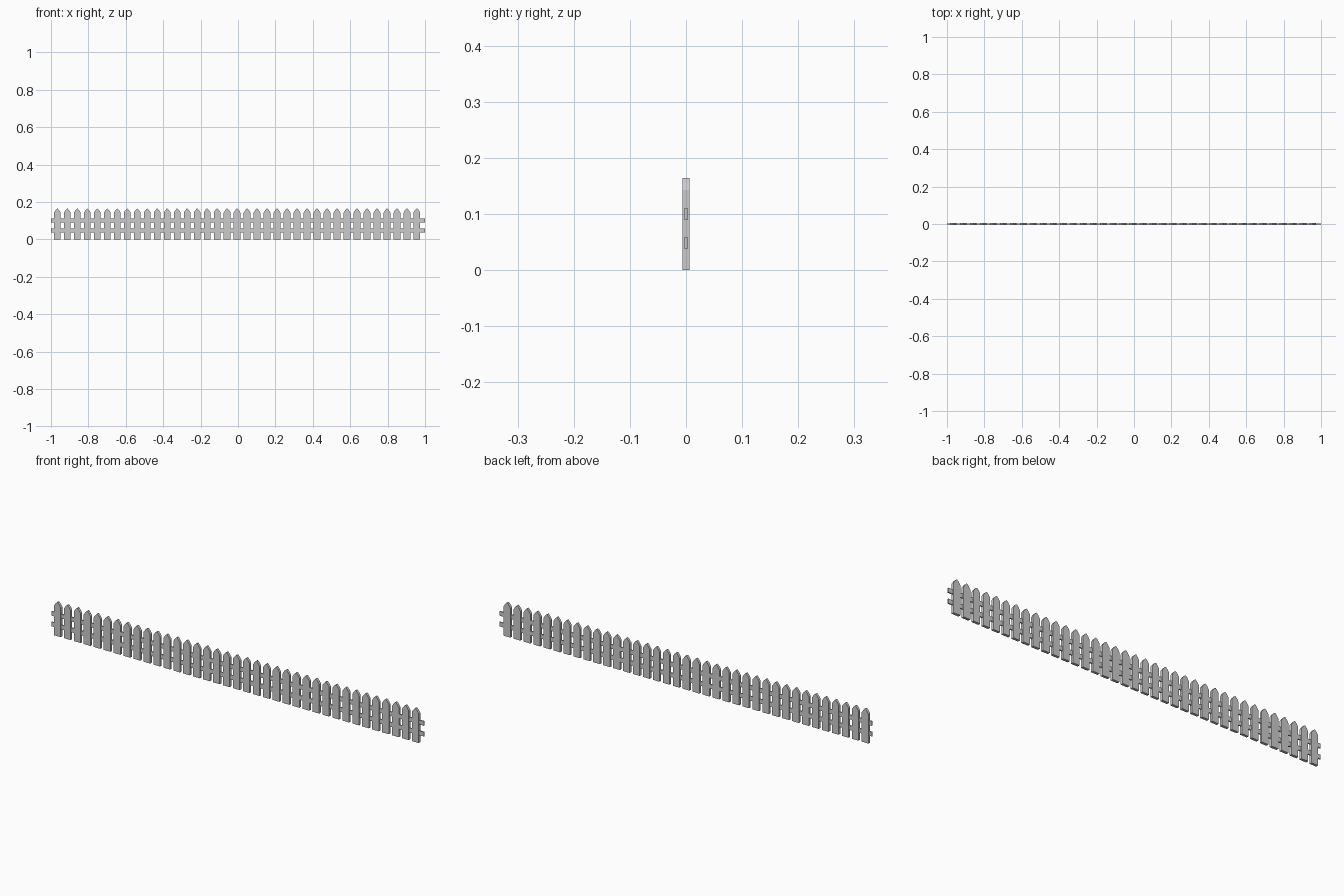
import bpy, bmesh

if "Cube" in bpy.data.objects:
    bpy.data.objects.remove(bpy.data.objects["Cube"])

COUNT, FIRST, STEP = 37, -0.966, 0.0534
HALF_T = 0.0063


def make_object(name, bm):
    bmesh.ops.recalc_face_normals(bm, faces=bm.faces[:])
    mesh = bpy.data.meshes.new(name)
    bm.to_mesh(mesh)
    bm.free()
    obj = bpy.data.objects.new(name, mesh)
    bpy.context.collection.objects.link(obj)
    return obj


# Pickets: pointed board profile extruded through its thickness, then arrayed
half = [(0.018, 0.0), (0.018, 0.143), (0.0095, 0.156), (0.002, 0.164)]
profile = half + [(-x, z) for x, z in reversed(half)]
bm = bmesh.new()
face = bm.faces.new([bm.verts.new((x, -HALF_T, z)) for x, z in profile])
ext = bmesh.ops.extrude_face_region(bm, geom=[face], use_keep_orig=True)
verts = [g for g in ext["geom"] if isinstance(g, bmesh.types.BMVert)]
bmesh.ops.translate(bm, verts=verts, vec=(0, 2 * HALF_T, 0))
pickets = make_object("pickets", bm)
pickets.location.x = FIRST
array = pickets.modifiers.new("row", 'ARRAY')
array.count = COUNT
array.use_relative_offset = False
array.use_constant_offset = True
array.constant_offset_displace = (STEP, 0, 0)

# Rails: two thin bars running through the pickets
for name, z in (("lower_rail", 0.048), ("upper_rail", 0.1)):
    bm = bmesh.new()
    bmesh.ops.create_cube(bm, size=1)
    bmesh.ops.scale(bm, verts=bm.verts[:], vec=(2.0, 0.006, 0.021))
    rail = make_object(name, bm)
    rail.location.z = z
